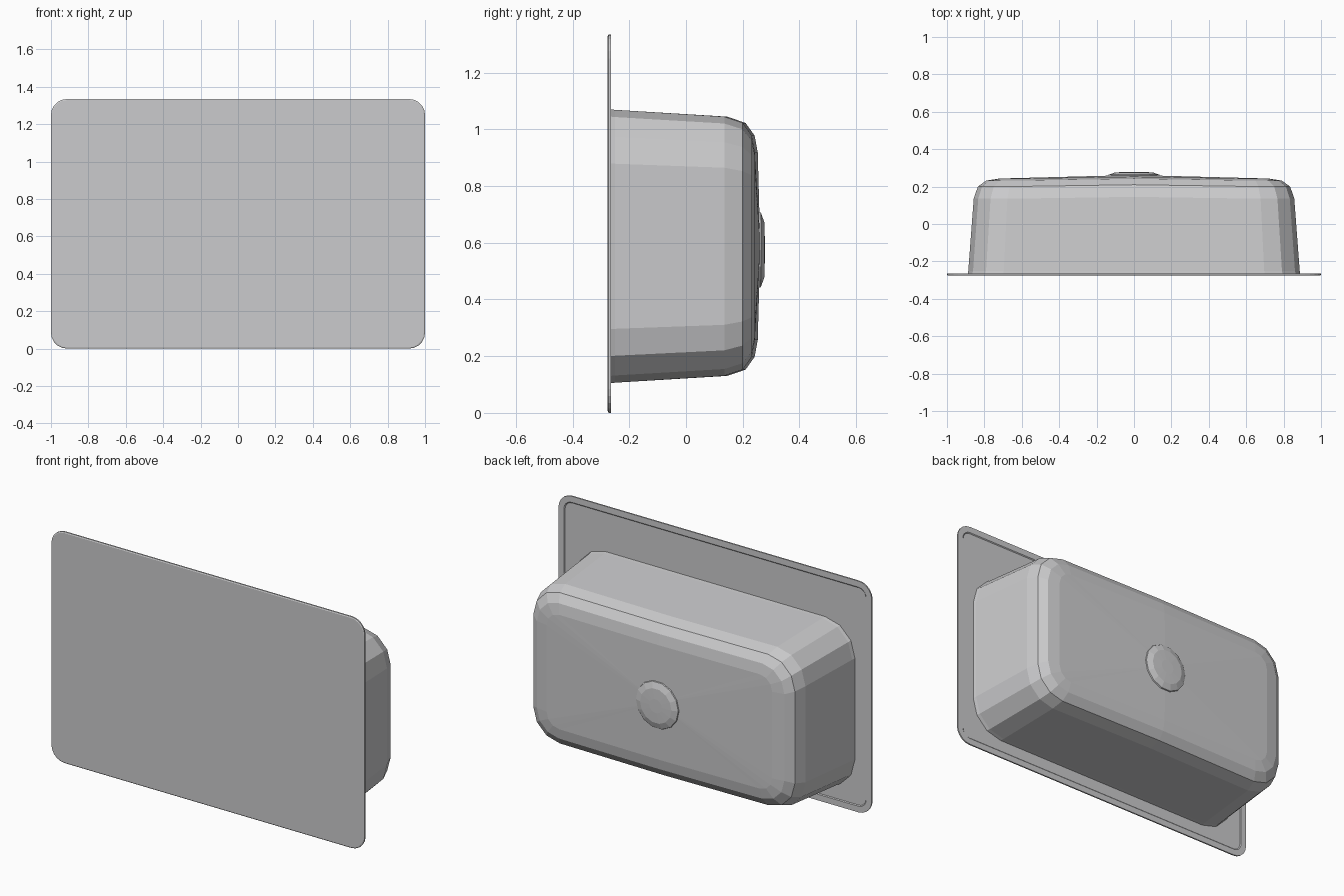
import bpy, bmesh, math

cube = bpy.data.objects.get("Cube")
if cube:
    bpy.data.objects.remove(cube)

steel = bpy.data.materials.new("steel_grey")
steel.use_nodes = True
colour = (0.6, 0.6, 0.61, 1)
steel.diffuse_color = colour
steel.node_tree.nodes["Principled BSDF"].inputs["Base Color"].default_value = colour


def ring(hx, hz, r, zc, y, segments, bulge=0.0):
    """Rounded rectangle facing y, with a middle point on each long edge."""
    pts = []
    for i, (sx, sz) in enumerate([(1, 1), (-1, 1), (-1, -1), (1, -1)]):
        for k in range(segments + 1):
            a = math.pi / 2 * (i + k / segments)
            pts.append((sx * (hx - r) + r * math.cos(a), y,
                        zc + sz * (hz - r) + r * math.sin(a)))
        if i in (0, 2):
            pts.append((0, y + bulge, zc + sz * hz))
    return pts


def loft(name, rings, tip=None):
    """Skin a row of rings; cap the start, and the end flat or to a tip."""
    bm = bmesh.new()
    rows = [[bm.verts.new(p) for p in pts] for pts in rings]
    n = len(rows[0])
    for a, b in zip(rows, rows[1:]):
        for i in range(n):
            j = (i + 1) % n
            bm.faces.new((a[i], a[j], b[j], b[i]))
    bm.faces.new(rows[0])
    if tip:
        v = bm.verts.new(tip)
        for i in range(n):
            bm.faces.new((rows[-1][i], rows[-1][(i + 1) % n], v))
    else:
        bm.faces.new(rows[-1])
    bmesh.ops.recalc_face_normals(bm, faces=bm.faces)
    mesh = bpy.data.meshes.new(name)
    bm.to_mesh(mesh)
    bm.free()
    mesh.materials.append(steel)
    obj = bpy.data.objects.new(name, mesh)
    bpy.context.collection.objects.link(obj)
    return obj


# Flat front plate with a turned-back lip around its rear edge
PLATE_Z = 0.667
plate = [(0.006, -0.276), (0, -0.273), (0, -0.265), (0.035, -0.265), (0.04, -0.269)]
loft("front_plate", [ring(1 - d, PLATE_Z - d, 0.085 - d, PLATE_Z, y, 5)
                     for d, y in plate])

# Tapered basin with a rounded back, slightly sagging to the drain
BASIN_Z = 0.5875
basin = [  # half width, half height, corner radius, depth, sag
    (0.89, 0.483, 0.19, -0.27, 0),
    (0.886, 0.481, 0.19, -0.25, 0),
    (0.857, 0.457, 0.18, 0.135, 0.01),
    (0.835, 0.435, 0.17, 0.2, 0.01),
    (0.79, 0.39, 0.14, 0.232, 0.01),
    (0.72, 0.33, 0.08, 0.243, 0.01),
]
loft("basin", [ring(hx, hz, r, BASIN_Z, y, 3, sag) for hx, hz, r, y, sag in basin],
     tip=(0, 0.262, BASIN_Z))


# Low drain boss on the back of the basin
def circle(r, y):
    return [(r * math.cos(a), y, 0.575 + r * math.sin(a))
            for a in (math.tau * k / 14 for k in range(14))]


loft("drain", [circle(0.14, 0.25), circle(0.135, 0.264),
               circle(0.1, 0.276), circle(0.04, 0.278)])
